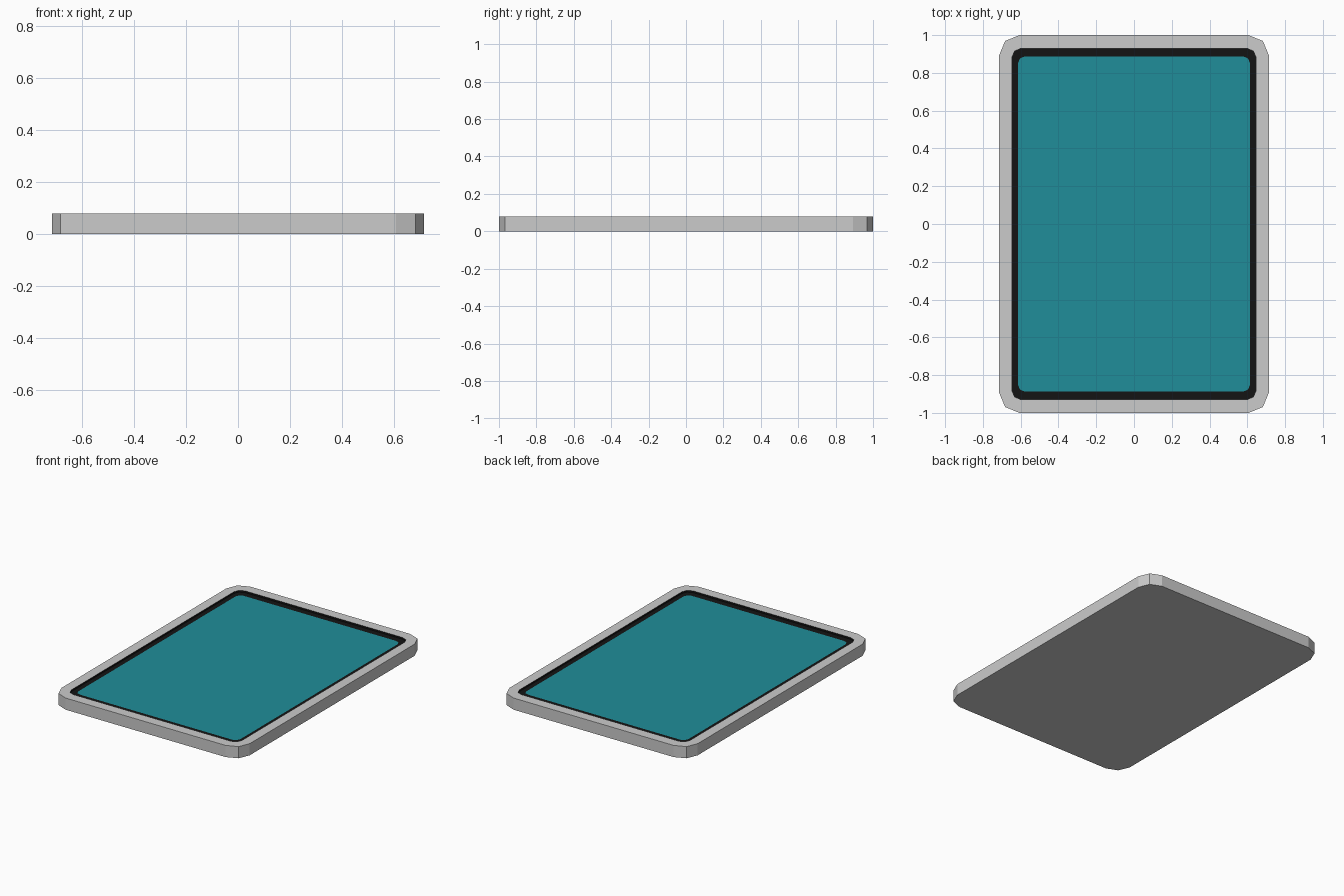
import bpy, bmesh
from math import sin, cos, pi

if "Cube" in bpy.data.objects:
    bpy.data.objects.remove(bpy.data.objects["Cube"])


def outline(hx, hy, r, z, segs=2):
    """Rounded rectangle, counter-clockwise."""
    pts = []
    for k, (sx, sy) in enumerate([(1, 1), (-1, 1), (-1, -1), (1, -1)]):
        for i in range(segs + 1):
            a = pi / 2 * (k + i / segs)
            pts.append((sx * (hx - r) + r * cos(a), sy * (hy - r) + r * sin(a), z))
    return pts


def shell(name, rings, cap_first=False, cap_last=False, color=None):
    """Bridge successive outlines into one flat-shaded surface."""
    bm = bmesh.new()
    loops = [[bm.verts.new(p) for p in ring] for ring in rings]
    for a, b in zip(loops, loops[1:]):
        n = len(a)
        for i in range(n):
            j = (i + 1) % n
            bm.faces.new((a[i], a[j], b[j], b[i]))
    if cap_first:
        bm.faces.new(loops[0][::-1])
    if cap_last:
        bm.faces.new(loops[-1])
    mesh = bpy.data.meshes.new(name)
    bm.to_mesh(mesh)
    bm.free()
    obj = bpy.data.objects.new(name, mesh)
    bpy.context.collection.objects.link(obj)
    if color:
        mat = bpy.data.materials.new(name + "_color")
        mat.diffuse_color = (*color, 1)
        mat.use_nodes = True
        mat.node_tree.nodes["Principled BSDF"].inputs["Base Color"].default_value = mat.diffuse_color
        mesh.materials.append(mat)
    return obj


TOP, FLOOR = 0.08, 0.068
BODY = (0.714, 1.0, 0.107)
RIM = (0.647, 0.93, 0.05)
GLASS = (0.614, 0.887, 0.035)

# Grey case: flat back, sides and top rim
shell("case", [outline(*BODY, 0), outline(*BODY, TOP), outline(*RIM, TOP)],
      cap_first=True)

# Black bezel: recess wall and floor around the screen
shell("bezel", [outline(*RIM, TOP), outline(*RIM, FLOOR), outline(*GLASS, FLOOR)],
      color=(0.007, 0.007, 0.007))

# Recessed teal screen
shell("screen", [outline(*GLASS, FLOOR)], cap_last=True, color=(0.014, 0.27, 0.32))
